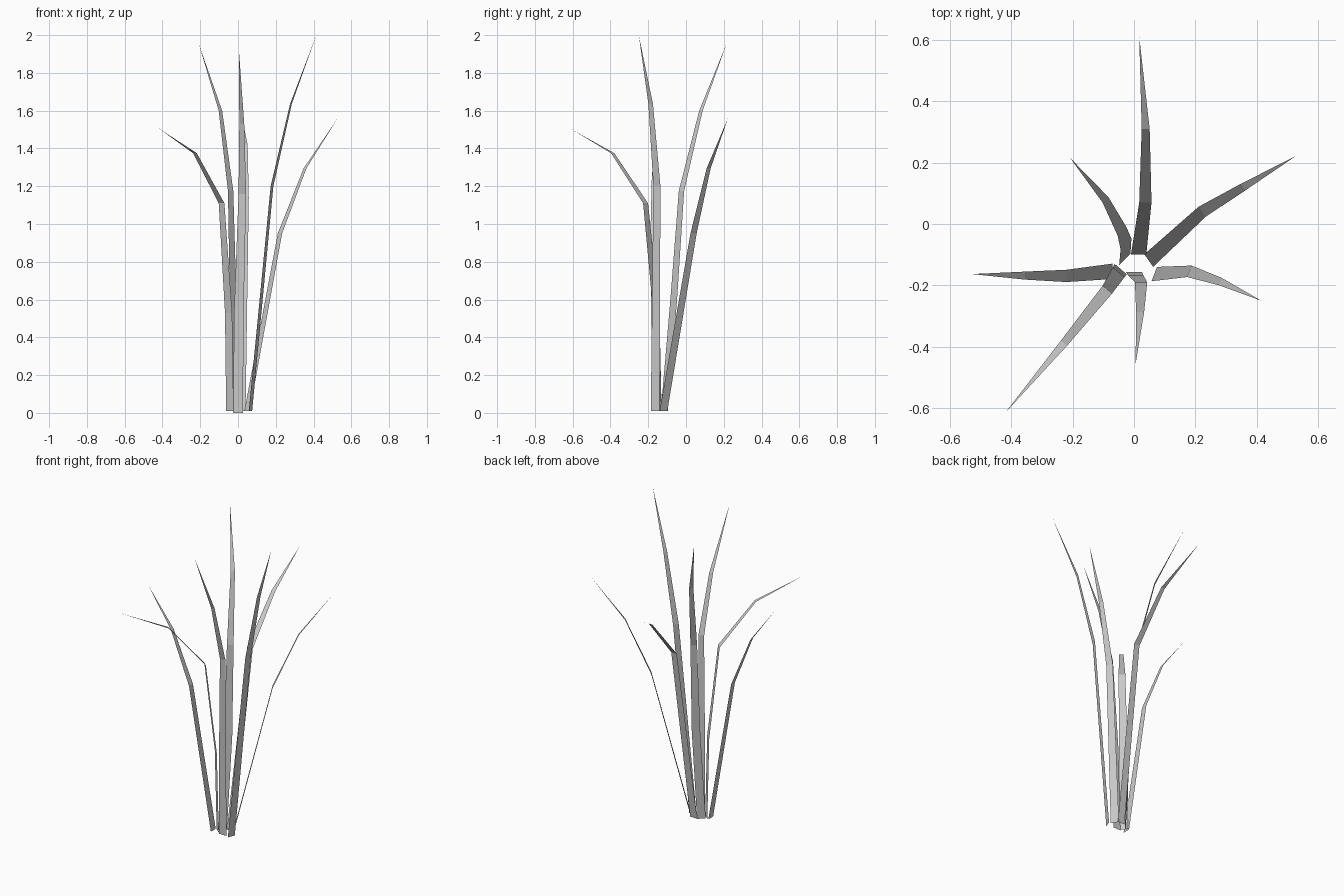
import bpy
import bmesh
from math import radians
from mathutils import Matrix, Vector

default_cube = bpy.data.objects.get("Cube")
if default_cube:
    bpy.data.objects.remove(default_cube, do_unlink=True)

# One plain grey for the whole plant
grey = bpy.data.materials.new("plain_grey")
grey.use_nodes = True
colour = (0.6, 0.6, 0.6, 1.0)
grey.diffuse_color = colour
grey.node_tree.nodes["Principled BSDF"].inputs["Base Color"].default_value = colour

# Half widths of a blade, listed from the joint nearest the tip downwards
HALF_WIDTHS = (0.013, 0.02, 0.025, 0.026)


def make_blade(name, turn, path):
    """Flat jointed leaf: a strip of quads along the path, closed by a pointed triangle."""
    bm = bmesh.new()
    across = Matrix.Rotation(radians(turn), 3, "Z") @ Vector((1, 0, 0))
    *joints, tip = [Vector(point) for point in path]
    rows = []
    for centre, half in zip(joints, reversed(HALF_WIDTHS[:len(joints)])):
        rows.append([bm.verts.new(centre - across * half),
                     bm.verts.new(centre + across * half)])
    for low, high in zip(rows, rows[1:]):
        bm.faces.new((low[0], low[1], high[1], high[0]))
    bm.faces.new((*rows[-1], bm.verts.new(tip)))
    mesh = bpy.data.meshes.new(name)
    bm.to_mesh(mesh)
    bm.free()
    mesh.materials.append(grey)
    blade = bpy.data.objects.new(name, mesh)
    bpy.context.collection.objects.link(blade)
    return blade


# Blades fan outward from the root: name, turn of the flat side, path from root to tip
make_blade("back_blade", 0, [
    (0.015, -0.1, 0.01), (0.037, 0.07, 1.14), (0.038, 0.31, 1.42), (0.017, 0.61, 1.59)])
make_blade("back_left_blade", -55, [
    (0.048, -0.119, 0.01), (0.222, 0.04, 0.95), (0.355, 0.12, 1.295), (0.528, 0.222, 1.56)])
make_blade("left_blade", 69, [
    (0.066, -0.163, 0.01), (0.18, -0.154, 1.2), (0.28, -0.187, 1.635), (0.415, -0.25, 2)])
make_blade("front_blade", 0, [
    (0, -0.156, 0), (0.005, -0.166, 0.55), (0.023, -0.19, 1.16),
    (0.02, -0.287, 1.53), (0.005, -0.457, 1.92)])
make_blade("front_right_blade", -41, [
    (-0.043, -0.147, 0.01), (-0.05, -0.157, 0.53), (-0.087, -0.214, 1.11),
    (-0.228, -0.388, 1.375), (-0.418, -0.613, 1.505)])
make_blade("right_blade", 90, [
    (-0.07, -0.154, 0.01), (-0.22, -0.169, 0.92), (-0.355, -0.168, 1.246),
    (-0.528, -0.163, 1.48)])
make_blade("back_right_blade", 45, [
    (-0.03, -0.115, 0.01), (-0.026, -0.065, 0.6), (-0.039, -0.024, 1.175),
    (-0.093, 0.079, 1.6), (-0.208, 0.215, 1.955)])
